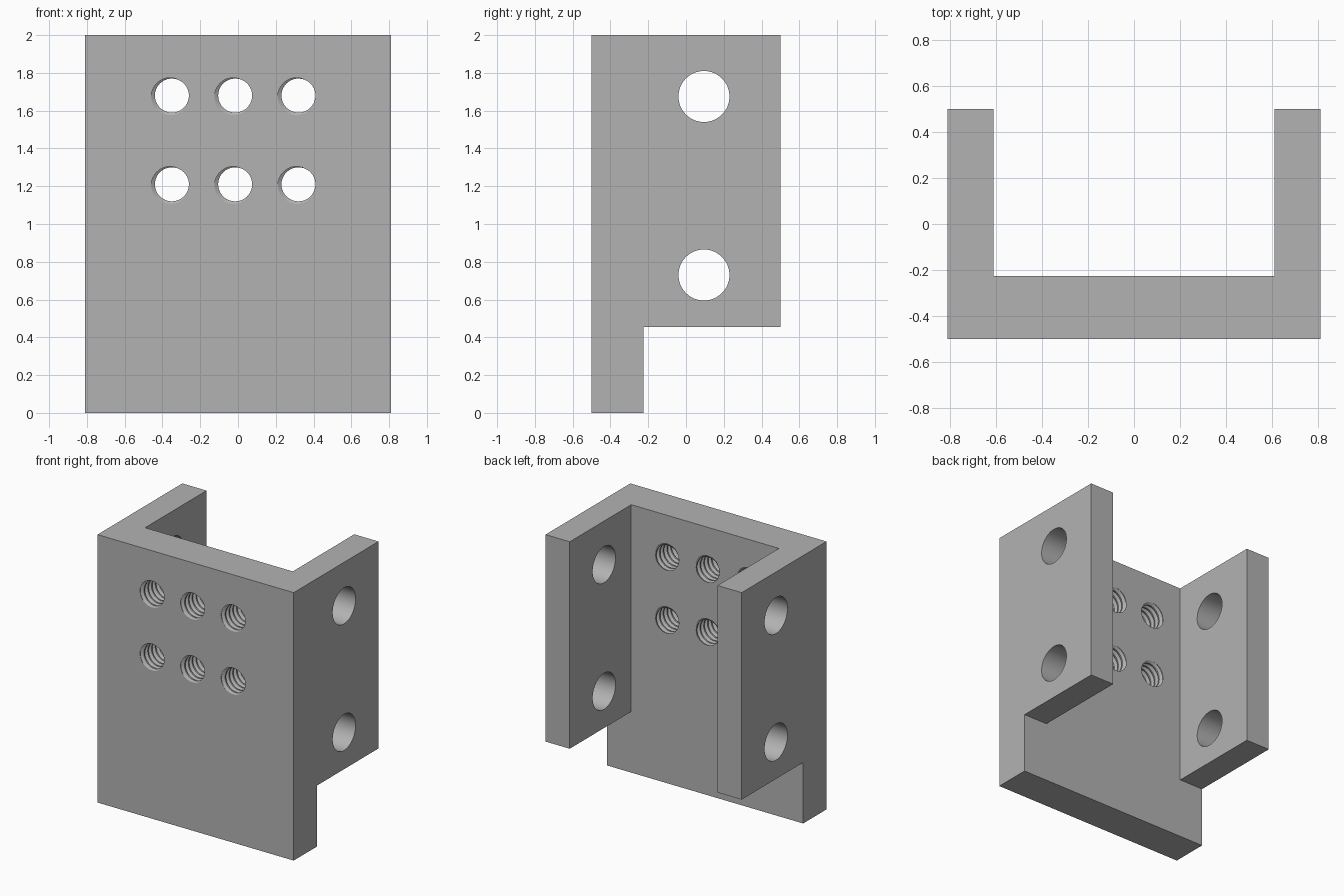
import bpy, bmesh
from math import cos, sin, tau, radians
from mathutils import Matrix

if "Cube" in bpy.data.objects:
    bpy.data.objects.remove(bpy.data.objects["Cube"], do_unlink=True)

HALF_WIDTH, FRONT, BACK, HEIGHT = 0.81, -0.5, 0.5, 2.0
PLATE_BACK, FLANGE_INNER, FLANGE_BOTTOM = -0.225, 0.61, 0.455
PITCH, MINOR, MAJOR = 0.044, 0.09, 0.11


def add_object(name, bm):
    bmesh.ops.recalc_face_normals(bm, faces=bm.faces)
    mesh = bpy.data.meshes.new(name)
    bm.to_mesh(mesh)
    bm.free()
    obj = bpy.data.objects.new(name, mesh)
    bpy.context.collection.objects.link(obj)
    return obj


def box(name, x, y, z):
    bm = bmesh.new()
    size = Matrix.Diagonal((x[1] - x[0], y[1] - y[0], z[1] - z[0], 1))
    centre = Matrix.Translation([sum(r) / 2 for r in (x, y, z)])
    bmesh.ops.create_cube(bm, size=1, matrix=centre @ size)
    return add_object(name, bm)


def cross_bore(name, y, z, radius):
    bm = bmesh.new()
    turn = Matrix.Translation((0, y, z)) @ Matrix.Rotation(radians(90), 4, 'Y')
    bmesh.ops.create_cone(bm, cap_ends=True, segments=64, radius1=radius,
                          radius2=radius, depth=2, matrix=turn)
    return add_object(name, bm)


def threaded_bore(name, x, z, turns=10, segments=40):
    """Closed helical cutter running along y through the plate."""
    bm = bmesh.new()
    profile = [(0, MINOR), (0.25, MINOR), (0.56, MAJOR), (0.69, MAJOR)]
    rows = len(profile)
    start = FRONT - 2.625 * PITCH
    cache = {}

    def vert(row, seg):
        if seg == segments:
            row, seg = row + rows, 0
        if (row, seg) not in cache:
            offset, r = profile[row % rows]
            y = start + PITCH * (row // rows + offset + seg / segments)
            a = radians(205) - tau * seg / segments
            cache[row, seg] = bm.verts.new((x + r * cos(a), y, z + r * sin(a)))
        return cache[row, seg]

    last = turns * rows
    for row in range(last):
        for s in range(segments):
            bm.faces.new((vert(row, s), vert(row, s + 1),
                          vert(row + 1, s + 1), vert(row + 1, s)))
    # Close both ends with fans
    for row, y in ((0, start - PITCH), (last, start + PITCH * (turns + 2))):
        hub = bm.verts.new((x, y, z))
        loop = [vert(row, s) for s in range(segments)]
        loop += [vert(row + k, 0) for k in range(rows, 0, -1)]
        for a, b in zip(loop, loop[1:] + loop[:1]):
            bm.faces.new((a, b, hub))
    return add_object(name, bm)


def cut(target, cutter):
    mod = target.modifiers.new("cut", 'BOOLEAN')
    mod.operation, mod.solver, mod.object = 'DIFFERENCE', 'EXACT', cutter
    bpy.ops.object.select_all(action='DESELECT')
    bpy.context.view_layer.objects.active = target
    target.select_set(True)
    bpy.ops.object.modifier_apply(modifier=mod.name)
    bpy.data.objects.remove(cutter, do_unlink=True)


# Solid block, then the channel between the flanges and the step beneath them
bracket = box("channel_bracket", (-HALF_WIDTH, HALF_WIDTH), (FRONT, BACK), (0, HEIGHT))
cut(bracket, box("lower_step", (-1, 1), (PLATE_BACK, 1), (-1, FLANGE_BOTTOM)))
cut(bracket, box("channel", (-FLANGE_INNER, FLANGE_INNER), (PLATE_BACK, 1), (-1, 3)))

# Plain holes through both flanges
for z in (0.73, 1.675):
    cut(bracket, cross_bore("flange_hole", 0.095, z, 0.135))

# Threaded holes through the plate
for x in (-0.35, -0.015, 0.32):
    for z in (1.21, 1.68):
        cut(bracket, threaded_bore("threaded_hole", x, z))

# Single plain grey finish
grey = bpy.data.materials.new("plain_grey")
grey.use_nodes = True
colour = (0.45, 0.45, 0.45, 1)
grey.diffuse_color = colour
grey.node_tree.nodes["Principled BSDF"].inputs["Base Color"].default_value = colour
bracket.data.materials.clear()
bracket.data.materials.append(grey)

bpy.ops.object.select_all(action='DESELECT')
bracket.select_set(True)
bpy.context.view_layer.objects.active = bracket
bpy.ops.object.shade_smooth_by_angle(angle=radians(25))
